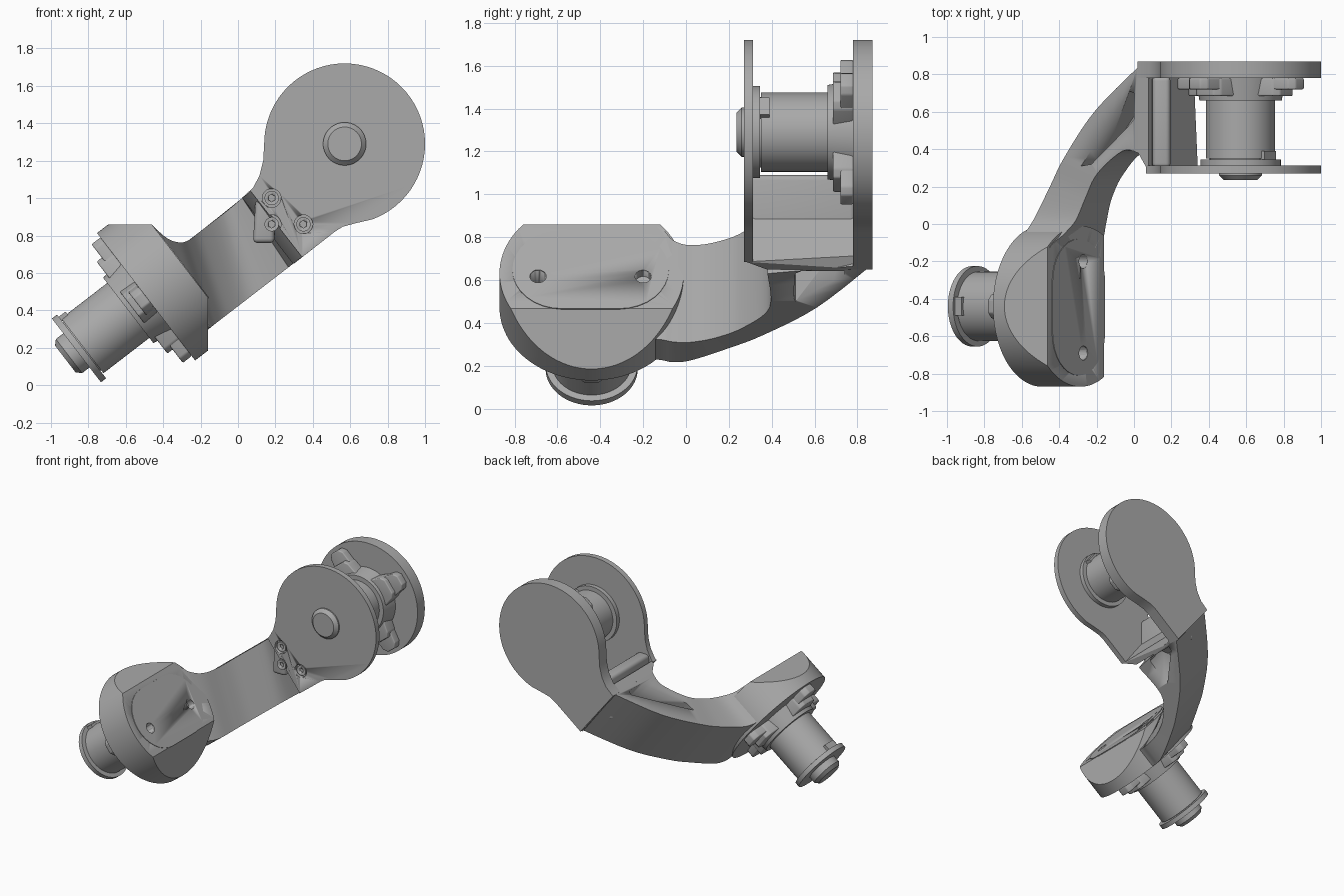
import bpy, bmesh, math
from mathutils import Vector, Matrix

cube = bpy.data.objects.get("Cube")
if cube:
    bpy.data.objects.remove(cube)

grey = bpy.data.materials.new("machined grey")
grey.use_nodes = True
grey.diffuse_color = (0.4, 0.4, 0.4, 1)
grey.node_tree.nodes["Principled BSDF"].inputs["Base Color"].default_value = (0.4, 0.4, 0.4, 1)

# Arm frame: u runs along the arm, v across it, origin at the fork axis
TILT = math.radians(37.6)
U = Vector((math.cos(TILT), 0, math.sin(TILT)))
V = Vector((-math.sin(TILT), 0, math.cos(TILT)))
Y = Vector((0, 1, 0))
HUB = Vector((0.57, 0, 1.29))


def at(u, y, v):
    return HUB + U * u + Y * y + V * v


def finish(name, bm, angle=32, bevel=0):
    bmesh.ops.recalc_face_normals(bm, faces=bm.faces)
    mesh = bpy.data.meshes.new(name)
    bm.to_mesh(mesh)
    bm.free()
    obj = bpy.data.objects.new(name, mesh)
    bpy.context.collection.objects.link(obj)
    mesh.materials.append(grey)
    bpy.ops.object.select_all(action="DESELECT")
    obj.select_set(True)
    bpy.context.view_layer.objects.active = obj
    if bevel:
        mod = obj.modifiers.new("rounding", "BEVEL")
        mod.width, mod.segments = bevel, 4
        bpy.ops.object.modifier_apply(modifier=mod.name)
    bpy.ops.object.shade_smooth_by_angle(angle=math.radians(angle))
    return obj


def rod_mesh(start, end, r1, r2=None, sides=64):
    bm = bmesh.new()
    axis = end - start
    turn = axis.to_track_quat("Z", "Y").to_matrix().to_4x4()
    bmesh.ops.create_cone(bm, cap_ends=True, segments=sides, radius1=r1,
                          radius2=r1 if r2 is None else r2, depth=axis.length,
                          matrix=Matrix.Translation((start + end) / 2) @ turn)
    return bm


def rod(name, start, end, r1, r2=None, sides=64):
    return finish(name, rod_mesh(start, end, r1, r2, sides))


def prism(name, points, shift, bevel=0):
    bm = bmesh.new()
    face = bm.faces.new([bm.verts.new(p) for p in points])
    top = bmesh.ops.extrude_face_region(bm, geom=[face], use_keep_orig=True)["geom"]
    bmesh.ops.translate(bm, vec=shift, verts=[g for g in top if isinstance(g, bmesh.types.BMVert)])
    return finish(name, bm, bevel=bevel)


def cut(obj, cutter):
    cutter.hide_render = True
    mod = obj.modifiers.new("cut", "BOOLEAN")
    mod.operation, mod.object, mod.solver = "DIFFERENCE", cutter, "EXACT"
    bpy.context.view_layer.objects.active = obj
    bpy.ops.object.modifier_apply(modifier=mod.name)
    bpy.data.objects.remove(cutter)


# Lower housing: a thick disc trimmed by one level and one upright plane
bm = rod_mesh(at(-1.34, -0.44, 0), at(-1.08, -0.44, 0), 0.43, sides=96)
for spot, normal in (((0, 0, 0.86), (0, 0, 1)), ((-0.16, 0, 0), (1, 0, 0))):
    geom = bm.verts[:] + bm.edges[:] + bm.faces[:]
    done = bmesh.ops.bisect_plane(bm, geom=geom, plane_co=spot, plane_no=normal, clear_outer=True)
    rim = [g for g in done["geom_cut"] if isinstance(g, bmesh.types.BMEdge)]
    bmesh.ops.holes_fill(bm, edges=rim)
housing = finish("lower_housing", bm)

# Thin oval cover on the housing, with two bolt holes
oval = []
for y0, start in ((-0.31, -90), (-0.58, 90)):
    for i in range(17):
        a = math.radians(start + i * 180 / 16)
        oval.append(at(-1.082, y0 + 0.23 * math.cos(a), 0.02 + 0.23 * math.sin(a)))
cover = prism("oval_cover", oval, U * 0.006)
for y in (-0.69, -0.2):
    for part in (housing, cover):
        cut(part, rod("hole_cutter", at(-1.2, y, -0.02), at(-1, y, -0.02), 0.038, sides=32))

# Curved arm: y_in, u_in at top, u_in at bottom, y_out, u_out, v_top, v_bottom
stations = [Vector(s) for s in (
    (-0.35, -1.08, -1.18, -0.35, -1.33, 0.28, -0.3),
    (-0.14, -1.08, -1.18, -0.14, -1.335, 0.28, -0.31),
    (-0.06, -1.06, -1.175, -0.06, -1.33, 0.18, -0.33),
    (0.02, -1.02, -1.165, 0.03, -1.3, 0.12, -0.34),
    (0.14, -0.97, -1.13, 0.2, -1.21, 0.1, -0.34),
    (0.27, -0.89, -1.05, 0.36, -1.11, 0.1, -0.34),
    (0.39, -0.72, -0.9, 0.61, -0.9, 0.1, -0.34),
    (0.38, -0.61, -0.64, 0.87, -0.57, 0.105, -0.34))]


def smooth_path(pts, steps=5):
    out = []
    for i in range(len(pts) - 1):
        a, b, c, d = (pts[max(0, min(len(pts) - 1, i + k))] for k in (-1, 0, 1, 2))
        for j in range(steps):
            t = j / steps
            out.append(b + (c - a) * (t / 2) + (a * 2 - b * 5 + c * 4 - d) * (t * t / 2)
                       + (b * 3 - a - c * 3 + d) * (t ** 3 / 2))
    return out + [pts[-1]]


bm = bmesh.new()
rings = []
for yi, ut, ub, yo, uo, vt, vb in smooth_path(stations):
    ring = [at(ut, yi, vt), at(ub, yi, vb), at(uo, yo, vb), at(uo, yo, vt)]
    rings.append([bm.verts.new(p) for p in ring])
for a, b in zip(rings, rings[1:]):
    for i in range(4):
        j = (i + 1) % 4
        bm.faces.new((a[i], a[j], b[j], b[i]))
bm.faces.new(rings[0])
bm.faces.new(rings[-1])
arm = finish("curved_arm", bm)

# Lightening pockets on both sides of the arm
upper_pocket = ((-1.0, 0.31), (-0.93, 0.32), (-0.67, 0.53), (-0.64, 0.56), (-0.64, 0.7), (-0.67, 0.71))
lower_pocket = ((-0.85, 0.51), (-0.82, 0.5), (-0.64, 0.51), (-0.62, 0.54), (-0.62, 0.74), (-0.65, 0.74))
for outline, base, depth in ((upper_pocket, 0.2, -0.28), (lower_pocket, -0.4, 0.28)):
    cut(arm, prism("pocket_cutter", [at(u, y, base) for u, y in outline], V * depth))

# Chamfered web joining the arm to the fork
bm = bmesh.new()
a = [at(u, y, v) for u, y, v in ((-0.61, 0.38, 0.105), (-0.61, 0.38, -0.34),
                                 (-0.61, 0.86, -0.34), (-0.61, 0.86, 0.105))]
b = [at(u, y, v) for u, y, v in ((-0.54, 0.28, 0.105), (-0.55, 0.28, -0.34),
                                 (-0.55, 0.86, -0.3), (-0.54, 0.86, 0.105))]
bmesh.ops.convex_hull(bm, input=[bm.verts.new(p) for p in a + b])
finish("fork_web", bm)


# Fork plates: round heads that flare into a neck
def fork_plate(name, y0, y1, neck):
    pts = [(0.57 + 0.43 * math.cos(math.radians(d)), 1.29 + 0.43 * math.sin(math.radians(d)))
           for d in range(-70, 181, 5)]
    pts += [(0.135, 1.2), (0.115, 1.12), (0.08, 1.055)] + neck + [(0.52, 0.822), (0.56, 0.847), (0.63, 0.866)]
    return prism(name, [Vector((x, y0, z)) for x, z in pts], Y * (y1 - y0))


fork_plate("back_plate", 0.78, 0.87, [(0.02, 1.0), (0.3, 0.65)])
front = fork_plate("front_plate", 0.27, 0.312, [(0.065, 1.04), (0.343, 0.684)])
prism("fork_block", [Vector((x, 0.3, z)) for x, z in ((0.08, 0.76), (0.195, 0.76), (0.195, 1.09), (0.1, 1.09))],
      Y * 0.49, bevel=0.025)

# Recessed screws in the front plate
for x, z in ((0.18, 1.0), (0.18, 0.86), (0.35, 0.86)):
    p = Vector((x, 0.25, z))
    cut(front, rod("screw_cutter", p, p + Y * 0.045, 0.05, sides=32))
    screw = rod("screw", p + Y * 0.026, p + Y * 0.055, 0.038, sides=32)
    cut(screw, rod("hex_cutter", p, p + Y * 0.04, 0.02, sides=6))


# Motor joint: star horn, hub, shaft, flange and cap stacked along an axis
def joint(prefix, base, axis, side):
    other = axis.cross(side)
    for i, d in enumerate((side, other, -side, -other)):
        w = axis.cross(d)
        for tag, reach, half, thick in (("arm", 0.4, 0.065, 0.06), ("step", 0.31, 0.085, 0.095)):
            pts = [base + d * r + w * s for r, s in
                   ((0.12, -half - 0.04), (reach - 0.03, -half), (reach, -half + 0.03),
                    (reach, half - 0.03), (reach - 0.03, half), (0.12, half + 0.04))]
            prism(f"{prefix}_horn_{tag}_{i + 1}", pts, axis * thick, bevel=0.008)
    for tag, d0, d1, r1, r2 in (("hub", 0, 0.12, 0.24, 0.22), ("shaft", 0.1, 0.43, 0.185, 0.185),
                                ("neck", 0.42, 0.45, 0.165, 0.165), ("flange", 0.435, 0.47, 0.215, 0.215),
                                ("cap", 0.46, 0.52, 0.115, 0.115), ("cap_rim", 0.52, 0.545, 0.115, 0.09)):
        rod(f"{prefix}_{tag}", base + axis * d0, base + axis * d1, r1, r2)
    # Small locking key beside the flange
    key = base + axis * 0.39 + side * 0.17
    prism(f"{prefix}_key", [key + other * s + side * t for s, t in
                            ((-0.05, 0), (0.05, 0), (0.05, 0.03), (-0.05, 0.03))], axis * 0.05)


joint("upper", at(0, 0.78, 0), -Y, U)
joint("lower", at(-1.34, -0.44, 0), -U, V)
